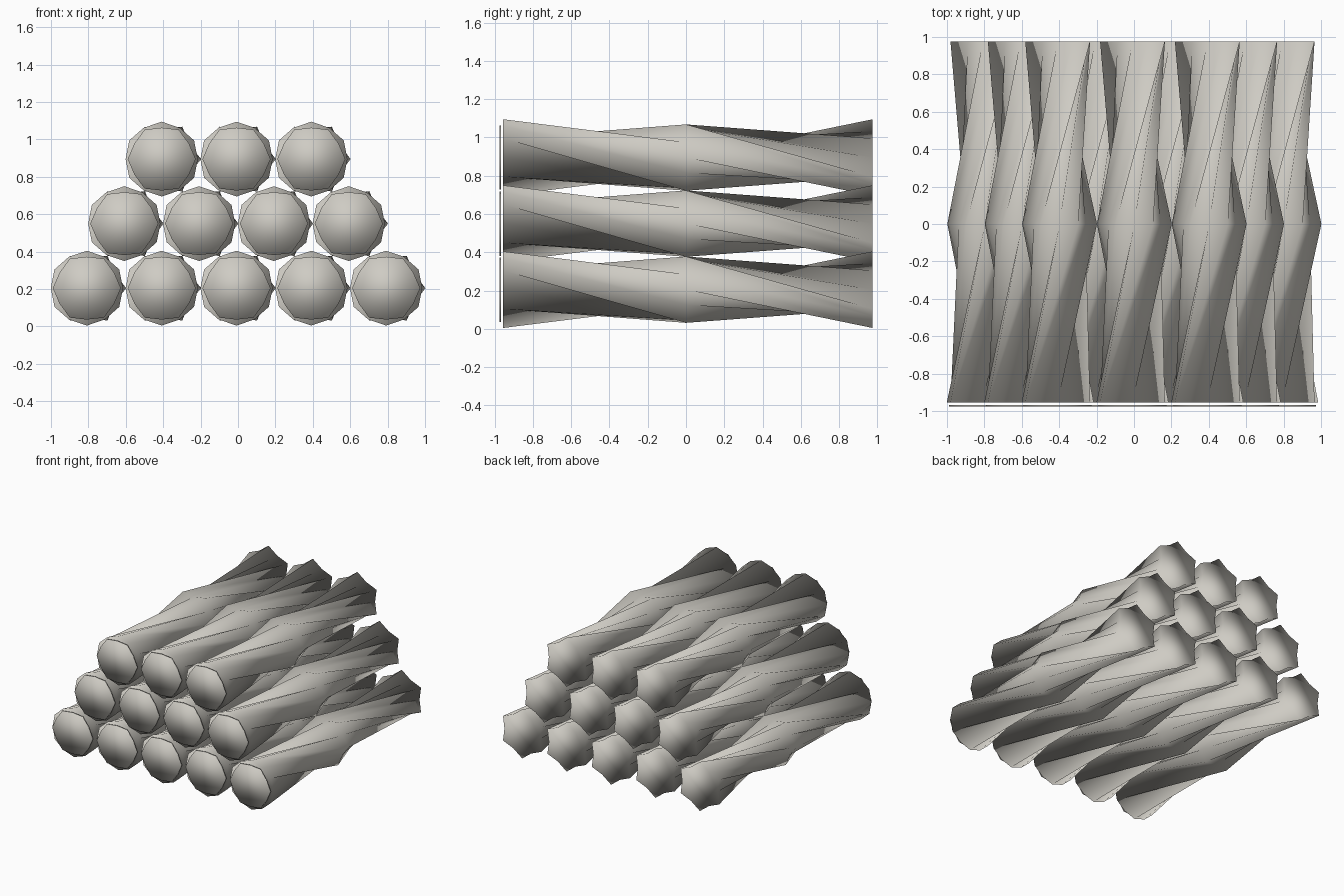
import bpy
import bmesh
from math import sin, cos, radians

cube = bpy.data.objects.get("Cube")
if cube:
    bpy.data.objects.remove(cube, do_unlink=True)

SIDES = 12
TIP = 0.2

mat = bpy.data.materials.new("warm_grey")
mat.use_nodes = True
colour = (0.62, 0.60, 0.55, 1)
mat.diffuse_color = colour
mat.node_tree.nodes["Principled BSDF"].inputs["Base Color"].default_value = colour


def fluted_mesh(name, rings):
    """Loft fluted rings: (y, first angle, tip radius, groove radius, x shift)."""
    bm = bmesh.new()
    loops = []
    for y, start, tip, groove, shift in rings:
        loop = []
        for i in range(SIDES):
            a = radians(start + i * 360 / SIDES)
            r = groove if i % 2 else tip
            loop.append(bm.verts.new((shift + r * cos(a), y, r * sin(a))))
        loops.append(loop)
    for low, high in zip(loops, loops[1:]):
        for i in range(SIDES):
            j = (i + 1) % SIDES
            bm.faces.new((low[i], low[j], high[j], high[i]))
    bm.faces.new(loops[0])
    bm.faces.new(loops[-1])
    bmesh.ops.recalc_face_normals(bm, faces=bm.faces)
    for face in bm.faces:
        face.smooth = True
    mesh = bpy.data.meshes.new(name)
    bm.to_mesh(mesh)
    bm.free()
    mesh.materials.append(mat)
    return mesh


# Twisted log: round at the front, fluted star at the middle and back
log_mesh = fluted_mesh("twisted_log", [
    (-0.955, 90, TIP, 0.193, 0),
    (0, 0, TIP, 0.16, 0.01),
    (0.975, -90, TIP, 0.16, 0),
])

# Thin plate standing just ahead of the front end
plate_mesh = fluted_mesh("end_plate", [
    (-0.975, 0, 0.182, 0.168, 0),
    (-0.967, 0, 0.182, 0.168, 0),
])

# Pile of three rows: five, four and three logs
for row in range(3):
    count = 5 - row
    for k in range(count):
        x = (k - (count - 1) / 2) * 0.4 - 0.008
        z = 0.205 + row * 0.345
        for part, mesh in (("log", log_mesh), ("end_plate", plate_mesh)):
            obj = bpy.data.objects.new(f"{part}_row{row + 1}_{k + 1}", mesh)
            obj.location = (x, 0, z)
            bpy.context.collection.objects.link(obj)
